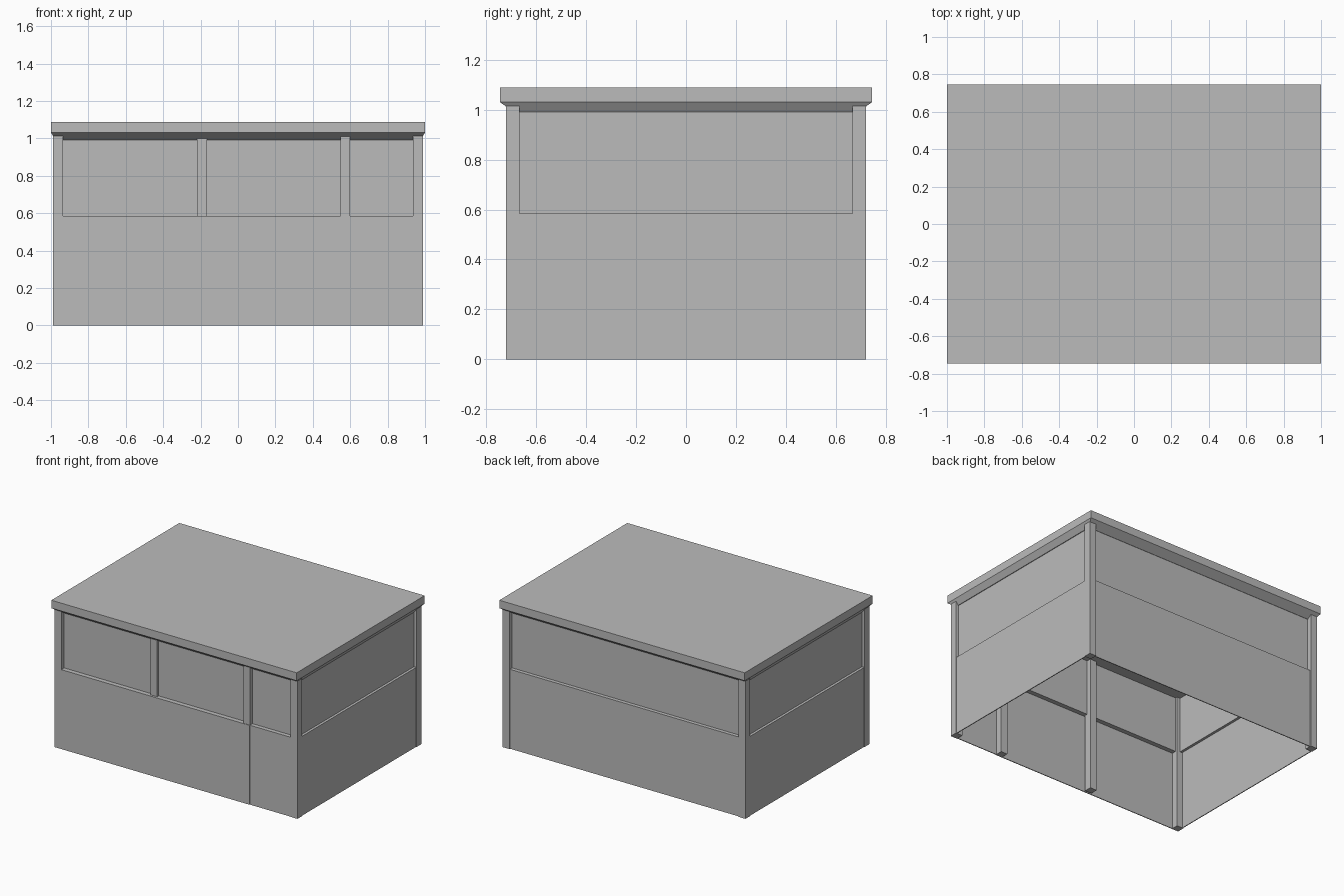
import bpy
import bmesh

cube = bpy.data.objects.get("Cube")
if cube:
    bpy.data.objects.remove(cube, do_unlink=True)

grey = bpy.data.materials.new("plain grey")
grey.use_nodes = True
colour = (0.5, 0.5, 0.5, 1)
grey.diffuse_color = colour
grey.node_tree.nodes["Principled BSDF"].inputs["Base Color"].default_value = colour

# Main levels and outlines
SILL, EAVE, RIM, TOP = 0.585, 0.99, 1.03, 1.088
WX, WY, POST = 0.99, 0.722, 0.055


def finish(name, bm):
    bmesh.ops.recalc_face_normals(bm, faces=bm.faces)
    mesh = bpy.data.meshes.new(name)
    bm.to_mesh(mesh)
    bm.free()
    mesh.materials.append(grey)
    obj = bpy.data.objects.new(name, mesh)
    bpy.context.collection.objects.link(obj)
    return obj


def box(name, x, y, z):
    """Box between two limits on each axis."""
    bm = bmesh.new()
    bmesh.ops.create_cube(bm, size=1)
    for v in bm.verts:
        v.co = [lim[0] if c < 0 else lim[1] for c, lim in zip(v.co, (x, y, z))]
    return finish(name, bm)


# Roof slab with a sloping soffit
bm = bmesh.new()
rings = []
for hx, hy, z in ((0.972, 0.69, EAVE), (1, 0.745, RIM), (1, 0.745, TOP)):
    rings.append([bm.verts.new((sx * hx, sy * hy, z))
                  for sx, sy in ((-1, -1), (1, -1), (1, 1), (-1, 1))])
bm.faces.new(rings[0])
bm.faces.new(rings[-1])
for low, high in zip(rings, rings[1:]):
    for i in range(4):
        j = (i + 1) % 4
        bm.faces.new((low[i], low[j], high[j], high[i]))
finish("roof", bm)

# Corner posts
for sx, side in ((-1, "right"), (1, "left")):
    for sy, end in ((-1, "front"), (1, "back")):
        x = sorted((sx * WX, sx * (WX - POST)))
        y = sorted((sy * WY, sy * (WY - POST)))
        box(f"{end}_{side}_post", x, y, (0, 1.015))

# Front intermediate posts, running behind the lower wall
box("window_post", (-0.22, -0.165), (-0.705, -0.65), (0, 1.0))
box("door_post", (0.547, 0.6), (-0.718, -0.663), (0, 1.01))


def wall(name, axis, sign, span, low, high):
    """Lower panel, recessed upper panel and the sill joining them."""
    thin = 0.006
    layers = (("lower_panel", low - thin, low, 0, SILL),
              ("sill", high - thin, low, SILL - thin, SILL),
              ("upper_panel", high - thin, high, SILL - thin, EAVE + 0.002))
    for part, near, far, z0, z1 in layers:
        depth = sorted((sign * near, sign * far))
        x, y = (depth, span) if axis == "x" else (span, depth)
        box(f"{name}_{part}", x, y, (z0, z1))


# Side, back and front walls
inner_x, inner_y = WX - POST, WY - POST
for sign, side in ((-1, "right"), (1, "left")):
    wall(side, "x", sign, (-inner_y, inner_y), 0.986, 0.967)
wall("back", "y", 1, (-inner_x, inner_x), 0.715, 0.688)
wall("front", "y", -1, (-inner_x, 0.6), 0.722, 0.688)
wall("door", "y", -1, (0.6, inner_x), 0.719, 0.688)
